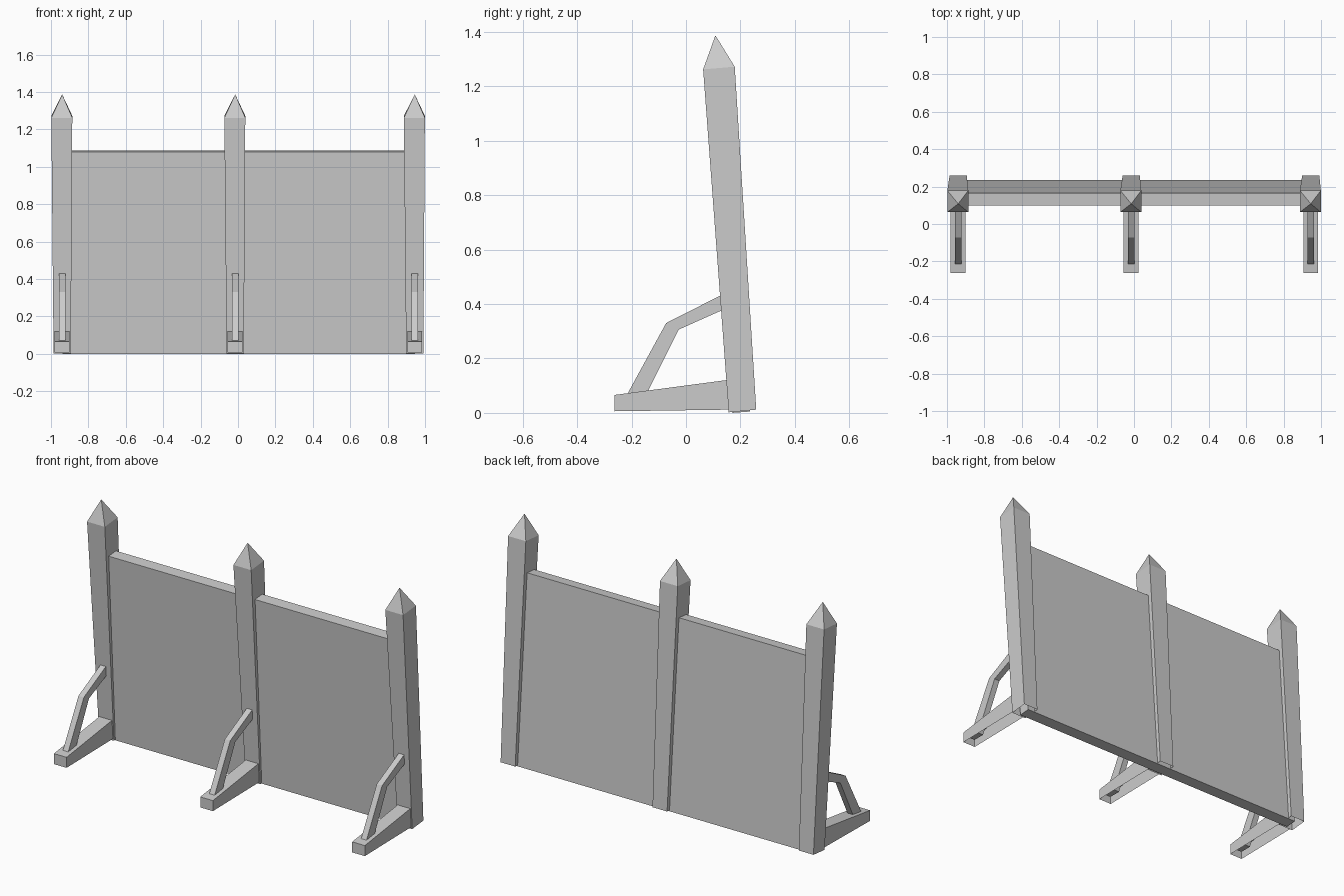
import bpy
import bmesh

cube = bpy.data.objects.get("Cube")
if cube:
    bpy.data.objects.remove(cube, do_unlink=True)

grey = bpy.data.materials.new("light grey")
grey.use_nodes = True
grey.diffuse_color = (0.6, 0.6, 0.6, 1)
grey.node_tree.nodes["Principled BSDF"].inputs["Base Color"].default_value = (0.6, 0.6, 0.6, 1)


def finish(name, bm):
    bmesh.ops.recalc_face_normals(bm, faces=bm.faces)
    mesh = bpy.data.meshes.new(name)
    bm.to_mesh(mesh)
    bm.free()
    mesh.materials.append(grey)
    obj = bpy.data.objects.new(name, mesh)
    bpy.context.collection.objects.link(obj)
    return obj


def extrude_profile(name, profile, x0, x1, open_edge=None):
    """Sweep a (y, z) side profile from x0 to x1; one edge may stay open."""
    bm = bmesh.new()
    left = [bm.verts.new((x0, y, z)) for y, z in profile]
    right = [bm.verts.new((x1, y, z)) for y, z in profile]
    bm.faces.new(left)
    bm.faces.new(right)
    n = len(profile)
    for i in range(n):
        if i != open_edge:
            j = (i + 1) % n
            bm.faces.new((left[i], left[j], right[j], right[i]))
    return finish(name, bm)


def post(name, x):
    """Leaning post, flared upward, with a pyramid point and open base."""
    bm = bmesh.new()

    def ring(half, cx, front, back):
        (yf, zf), (yb, zb) = front, back
        return [bm.verts.new(p) for p in (
            (cx - half, yf, zf), (cx + half, yf, zf),
            (cx + half, yb, zb), (cx - half, yb, zb))]

    base = ring(0.046, x, (0.157, 0.002), (0.258, 0.012))
    top = ring(0.056, x - 0.002, (0.063, 1.262), (0.179, 1.272))
    tip = bm.verts.new((x, 0.108, 1.387))
    for i in range(4):
        j = (i + 1) % 4
        bm.faces.new((base[i], base[j], top[j], top[i]))
        bm.faces.new((top[i], top[j], tip))
    return finish(name, bm)


# Leaning wall panel
extrude_profile("wall_panel",
                [(0.17, 0.0), (0.236, 0.005), (0.165, 1.086), (0.10, 1.08)],
                -0.938, 0.945)

foot_profile = [(-0.262, 0.006), (0.16, 0.012), (0.153, 0.121), (-0.262, 0.066)]
brace_profile = [(-0.237, 0.03), (-0.073, 0.33), (0.128, 0.432),
                 (0.132, 0.377), (-0.027, 0.306), (-0.165, 0.03)]

# Posts, each with a tapered foot and a bent brace
for side, x in (("right", -0.94), ("middle", -0.015), ("left", 0.945)):
    post(side + "_post", x)
    extrude_profile(side + "_foot", foot_profile, x - 0.04, x + 0.04, open_edge=0)
    extrude_profile(side + "_brace", brace_profile, x - 0.017, x + 0.017)
